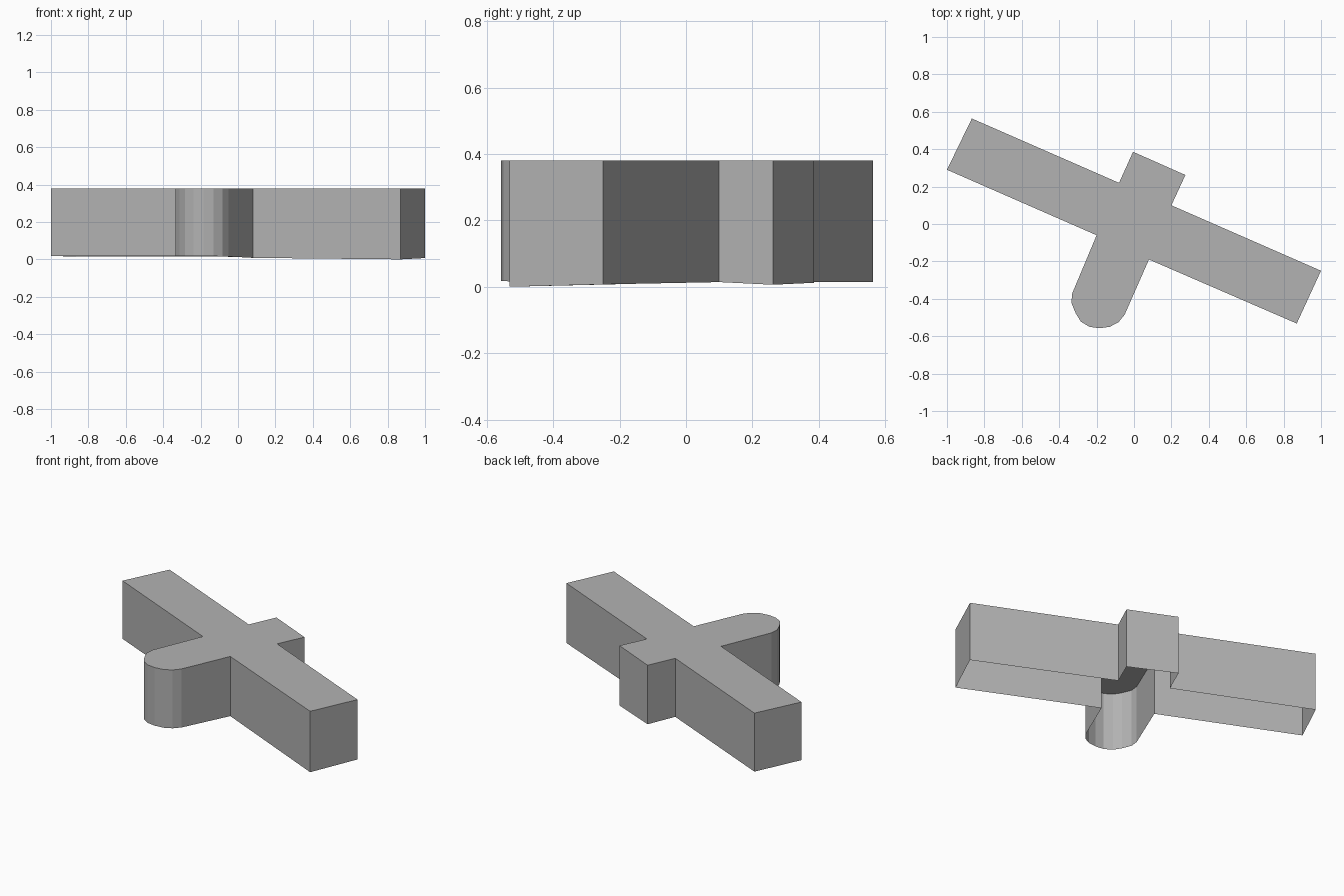
import bpy
import bmesh

if "Cube" in bpy.data.objects:
    bpy.data.objects.remove(bpy.data.objects["Cube"])

TOP = 0.38

# Plan outline, counter-clockwise: x, y, height of the wall foot
left_arm = [(-0.08, 0.22, 0.015), (-0.867, 0.564, 0.015), (-1.0, 0.29, 0.018), (-0.20, -0.06, 0.017)]
round_stem = [(-0.33, -0.37, 0.018), (-0.335, -0.42, 0.018), (-0.312, -0.477, 0.018),
              (-0.284, -0.522, 0.018), (-0.238, -0.55, 0.018), (-0.185, -0.557, 0.018),
              (-0.13, -0.55, 0.017), (-0.083, -0.525, 0.016), (-0.05, -0.485, 0.015)]
right_arm = [(0.08, -0.19, 0.008), (0.87, -0.532, 0.0), (1.0, -0.25, 0.007), (0.20, 0.10, 0.014)]
back_stub = [(0.275, 0.262, 0.006), (-0.005, 0.386, 0.012)]
outline = left_arm + round_stem + right_arm + back_stub

material = bpy.data.materials.new("plain grey")
material.diffuse_color = (0.45, 0.45, 0.45, 1.0)
material.use_nodes = True
material.node_tree.nodes["Principled BSDF"].inputs["Base Color"].default_value = material.diffuse_color

# Building shell: flat roof and outer walls, open underneath
bm = bmesh.new()
roof = [bm.verts.new((x, y, TOP)) for x, y, z in outline]
foot = [bm.verts.new((x, y, z)) for x, y, z in outline]
bm.faces.new(roof)
for i in range(len(outline)):
    j = (i + 1) % len(outline)
    bm.faces.new((foot[i], foot[j], roof[j], roof[i]))

mesh = bpy.data.meshes.new("building_shell")
bm.to_mesh(mesh)
bm.free()
mesh.materials.append(material)
shell = bpy.data.objects.new("building_shell", mesh)
bpy.context.collection.objects.link(shell)
